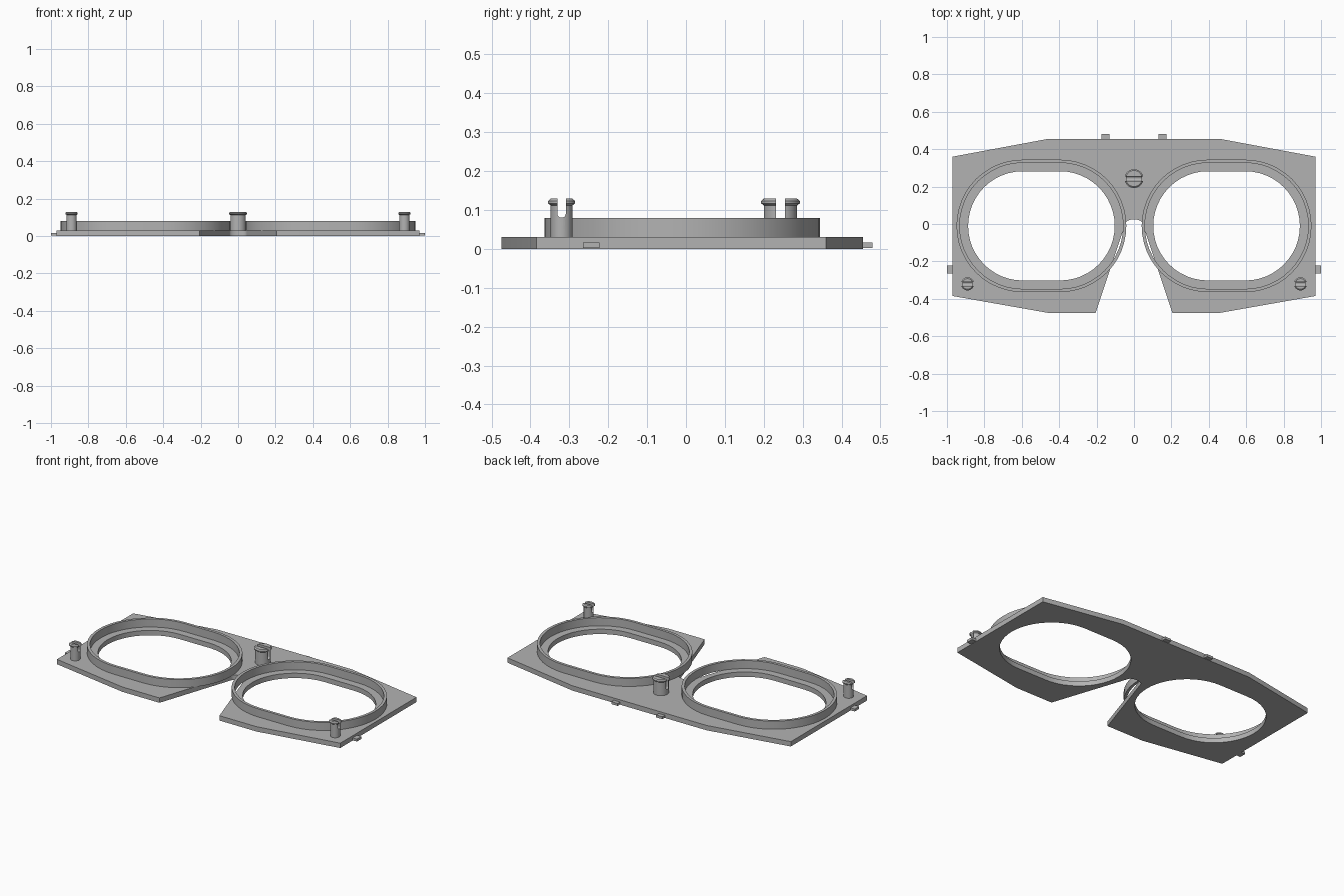
import bpy, bmesh, math
from mathutils import Matrix

if "Cube" in bpy.data.objects:
    bpy.data.objects.remove(bpy.data.objects["Cube"], do_unlink=True)

grey = bpy.data.materials.new("mid grey")
grey.use_nodes = True
grey.diffuse_color = (0.45, 0.45, 0.45, 1)
grey.node_tree.nodes["Principled BSDF"].inputs["Base Color"].default_value = (0.45, 0.45, 0.45, 1)

PLATE = 0.03
RIM_TOP = 0.08
EYE_X, EYE_Y = 0.495, -0.01


def add_object(name, mesh):
    obj = bpy.data.objects.new(name, mesh)
    bpy.context.collection.objects.link(obj)
    mesh.materials.clear()
    mesh.materials.append(grey)
    return obj


def extruded(name, loops, z0, z1):
    """Solid with the first loop as outline and further loops as holes."""
    curve = bpy.data.curves.new(name, "CURVE")
    curve.dimensions = "2D"
    curve.fill_mode = "BOTH"
    curve.extrude = (z1 - z0) / 2
    for loop in loops:
        spline = curve.splines.new("POLY")
        spline.points.add(len(loop) - 1)
        for p, (x, y) in zip(spline.points, loop):
            p.co = (x, y, 0, 1)
        spline.use_cyclic_u = True
    temp = bpy.data.objects.new(name + "_curve", curve)
    bpy.context.collection.objects.link(temp)
    bpy.context.view_layer.update()
    evaluated = temp.evaluated_get(bpy.context.evaluated_depsgraph_get())
    mesh = bpy.data.meshes.new_from_object(evaluated)
    bpy.data.objects.remove(temp, do_unlink=True)
    bm = bmesh.new()
    bm.from_mesh(mesh)
    bmesh.ops.remove_doubles(bm, verts=bm.verts, dist=1e-5)
    bmesh.ops.translate(bm, verts=bm.verts, vec=(0, 0, (z0 + z1) / 2))
    bmesh.ops.recalc_face_normals(bm, faces=bm.faces)
    bm.to_mesh(mesh)
    bm.free()
    return add_object(name, mesh)


def stadium(cx, cy, half_straight, r, n=24):
    pts = []
    for side in (1, -1):
        for i in range(n + 1):
            a = math.pi * (i / n - 0.5)
            pts.append((cx + side * (half_straight + r * math.cos(a)),
                        cy + side * r * math.sin(a)))
    return pts


def box(name, x0, x1, y0, y1, z0, z1):
    return extruded(name, [[(x0, y0), (x1, y0), (x1, y1), (x0, y1)]], z0, z1)


def slotted_peg(name, x, y, r, lip, slot, slot_z):
    # Lathe the stem with its bevelled lip
    profile = [(0, PLATE - 0.005), (r, PLATE - 0.005), (r, 0.112), (lip, 0.117),
               (lip, 0.123), (r, 0.129), (0, 0.129)]
    bm = bmesh.new()
    verts = [bm.verts.new((px, 0, pz)) for px, pz in profile]
    edges = [bm.edges.new(pair) for pair in zip(verts, verts[1:])]
    bmesh.ops.spin(bm, geom=verts + edges, cent=(0, 0, 0), axis=(0, 0, 1),
                   angle=math.tau, steps=32)
    bmesh.ops.remove_doubles(bm, verts=bm.verts, dist=1e-5)
    bmesh.ops.recalc_face_normals(bm, faces=bm.faces)
    mesh = bpy.data.meshes.new(name)
    bm.to_mesh(mesh)
    bm.free()
    peg = add_object(name, mesh)
    # Cut a round-bottomed slot across it
    h = slot / 2
    arc = [(-h * math.cos(math.pi * i / 8), slot_z + h - h * math.sin(math.pi * i / 8))
           for i in range(9)]
    cutter = extruded(name + "_cutter", [arc + [(h, 0.2), (-h, 0.2)]], -0.1, 0.1)
    cutter.data.transform(Matrix(((0, 0, 1, 0), (1, 0, 0, 0), (0, 1, 0, 0), (0, 0, 0, 1))))
    cutter.hide_render = True
    cut = peg.modifiers.new("slot", "BOOLEAN")
    cut.operation = "DIFFERENCE"
    cut.solver = "EXACT"
    cut.object = cutter
    bpy.context.view_layer.update()
    done = bpy.data.meshes.new_from_object(
        peg.evaluated_get(bpy.context.evaluated_depsgraph_get()))
    peg.modifiers.clear()
    peg.data = done
    bpy.data.objects.remove(cutter, do_unlink=True)
    peg.location = (x, y, 0)
    return peg


# Face plate with nose notch and two eye openings
half = [(0.46, 0.455), (0.97, 0.36), (0.97, -0.385), (0.46, -0.475), (0.205, -0.475)]
notch = [(0.047 * math.cos(a), 0.025 * math.sin(a))
         for a in (math.pi * i / 12 for i in range(13))]
outline = half + notch + [(-x, y) for x, y in reversed(half)]
holes = [stadium(s * EYE_X, EYE_Y, 0.1, 0.292) for s in (1, -1)]
parts = [extruded("face_plate", [outline] + holes, 0, PLATE)]

for side, s in (("left", 1), ("right", -1)):
    # Raised rim around each opening
    parts.append(extruded(side + "_eye_rim",
                          [stadium(s * EYE_X, EYE_Y, 0.1, 0.354),
                           stadium(s * EYE_X, EYE_Y, 0.1, 0.337)], PLATE, RIM_TOP))
    # Corner pegs and edge tabs
    parts.append(slotted_peg(side + "_peg", s * 0.89, -0.32, 0.028, 0.035, 0.022, 0.08))
    xs = sorted((s * 0.96, s * 1.0))
    parts.append(box(side + "_side_tab", *xs, -0.265, -0.222, 0.002, 0.017))
    xs = sorted((s * 0.132, s * 0.175))
    parts.append(box(side + "_top_tab", *xs, 0.445, 0.48, 0.002, 0.017))

# Large centre peg
parts.append(slotted_peg("centre_peg", 0, 0.243, 0.043, 0.05, 0.024, 0.06))

bpy.ops.object.select_all(action="DESELECT")
for obj in parts:
    obj.select_set(True)
bpy.context.view_layer.objects.active = parts[0]
bpy.ops.object.shade_smooth_by_angle(angle=math.radians(30))
